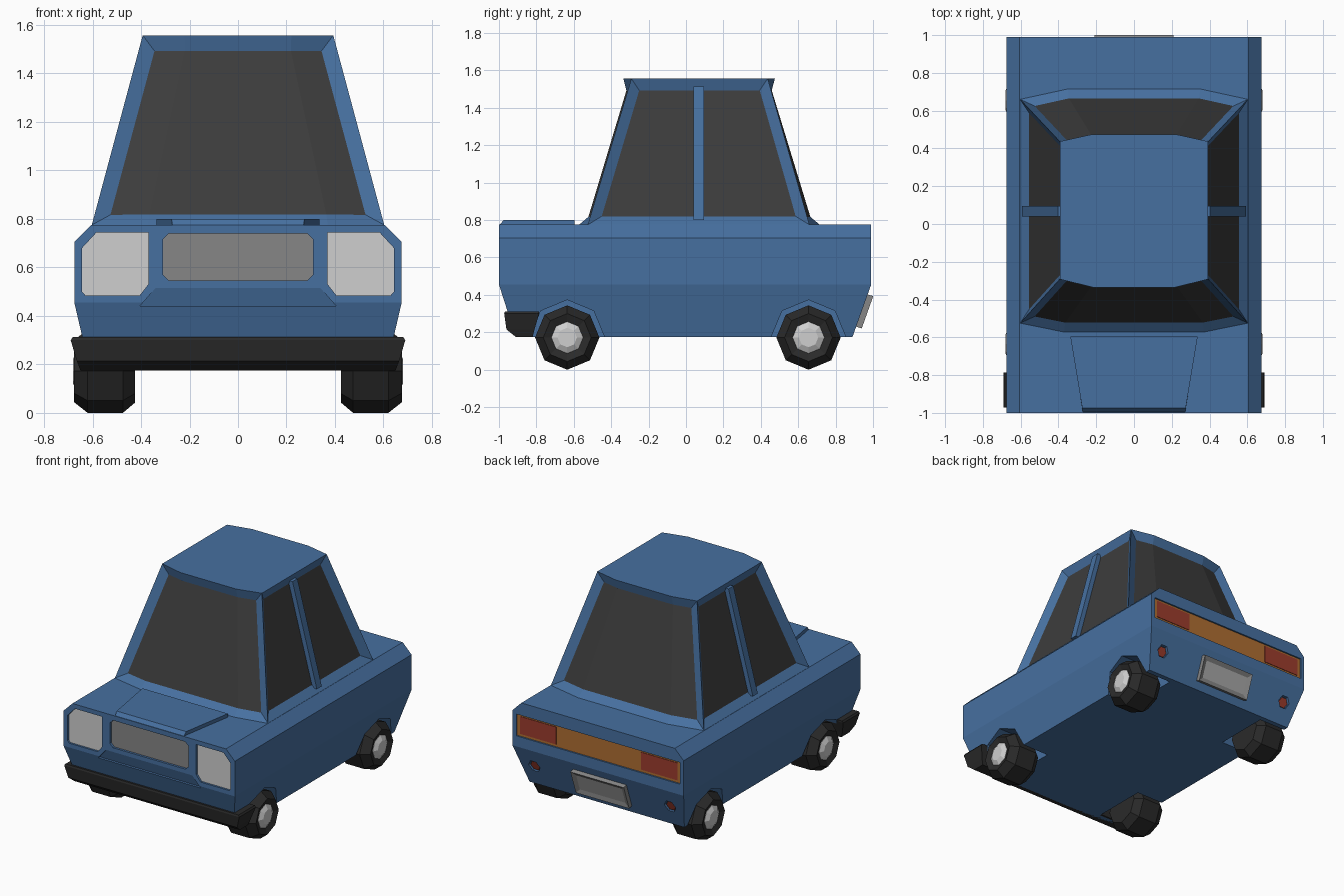
import bpy, bmesh, math

if "Cube" in bpy.data.objects:
    bpy.data.objects.remove(bpy.data.objects["Cube"])


def material(name, r, g, b):
    m = bpy.data.materials.new(name)
    m.diffuse_color = (r, g, b, 1)
    m.use_nodes = True
    m.node_tree.nodes["Principled BSDF"].inputs["Base Color"].default_value = m.diffuse_color
    return m


BLUE = material("blue paint", 0.062, 0.162, 0.352)
GLASS = material("dark glass", 0.045, 0.045, 0.045)
RUBBER = material("black rubber", 0.023, 0.023, 0.023)
LIGHT = material("light grey", 0.62, 0.62, 0.62)
GREY = material("mid grey", 0.24, 0.24, 0.24)
PLATE = material("plate grey", 0.40, 0.40, 0.40)
ORANGE = material("orange lens", 0.43, 0.156, 0.032)
RED = material("red lens", 0.33, 0.045, 0.026)


def loft(name, rings, mat):
    """Skin a list of point rings and cap both ends (caps are the last two faces)."""
    bm = bmesh.new()
    vs = [[bm.verts.new(p) for p in ring] for ring in rings]
    n = len(rings[0])
    for a, b in zip(vs, vs[1:]):
        for i in range(n):
            j = (i + 1) % n
            bm.faces.new((a[i], a[j], b[j], b[i]))
    bm.faces.new(vs[0][::-1])
    bm.faces.new(vs[-1])
    bmesh.ops.recalc_face_normals(bm, faces=bm.faces[:])
    me = bpy.data.meshes.new(name)
    bm.to_mesh(me)
    bm.free()
    me.materials.append(mat)
    ob = bpy.data.objects.new(name, me)
    bpy.context.collection.objects.link(ob)
    return ob


def rect(x, y0, y1, z):
    return [(x, y0, z), (x, y1, z), (-x, y1, z), (-x, y0, z)]


def prism_y(name, xz, y0, y1, mat):
    return loft(name, [[(x, y, z) for x, z in xz] for y in (y0, y1)], mat)


def box_xz(x0, x1, z0, z1, c=0.0):
    if not c:
        return [(x0, z0), (x1, z0), (x1, z1), (x0, z1)]
    return [(x0 + c, z0), (x1 - c, z0), (x1, z0 + c), (x1, z1 - c),
            (x1 - c, z1), (x0 + c, z1), (x0, z1 - c), (x0, z0 + c)]


def inset(ob, groups, thickness, depth, mat):
    """Inset groups of faces as panels and give them another material."""
    ob.data.materials.append(mat)
    bm = bmesh.new()
    bm.from_mesh(ob.data)
    bm.faces.ensure_lookup_table()
    groups = [[bm.faces[i] for i in g] for g in groups]
    for g in groups:
        bmesh.ops.inset_region(bm, faces=g, thickness=thickness, depth=depth,
                               use_even_offset=True, use_boundary=True)
        for f in g:
            f.material_index = 1
    bm.to_mesh(ob.data)
    bm.free()


def octagon(x, y, z, r):
    return [(x, y + r * math.sin(k * math.pi / 4), z + r * math.cos(k * math.pi / 4))
            for k in range(8)]


def rear_y(z):
    return 0.99 - 0.357 * (0.455 - z)


# Lower body shell
body = loft("body", [rect(0.61, -0.91, 0.89, 0.175), rect(0.675, -1.0, 0.99, 0.455),
                     rect(0.675, -1.0, 0.99, 0.705), rect(0.605, -1.0, 0.99, 0.775)], BLUE)

AXLES = {"front": -0.635, "rear": 0.655}
GRILLE = box_xz(-0.31, 0.31, 0.545, 0.74, 0.025)
TAIL = box_xz(-0.645, 0.645, 0.53, 0.685)


def lamp(s):
    return [(s * x, z) for x, z in ((0.37, 0.53), (0.405, 0.485), (0.63, 0.485), (0.643, 0.50),
                                    (0.643, 0.68), (0.585, 0.743), (0.37, 0.743))]


def fog(s, r):
    return [(s * 0.535 + r * math.cos(k * math.pi / 3), 0.325 + r * math.sin(k * math.pi / 3))
            for k in range(6)]


def fog_rings(s, r, d0, d1):
    return [[(x, rear_y(z) + d, z) for x, z in fog(s, r)] for d in (d0, d1)]


# Cutters: wheel wells, lamp recesses, grille, tail strip, front lip
cutters = [prism_y("cut", GRILLE, -1.1, -0.98, BLUE), prism_y("cut", TAIL, 0.975, 1.1, BLUE)]
cutters.append(loft("cut", [
    [(0.34, -1.0, 0.515), (-0.34, -1.0, 0.515), (-0.34, -1.1, 0.515), (0.34, -1.1, 0.515)],
    [(0.405, -0.978, 0.44), (-0.405, -0.978, 0.44), (-0.405, -1.1, 0.44), (0.405, -1.1, 0.44)]],
    BLUE))
for s in (-1, 1):
    cutters.append(prism_y("cut", lamp(s), -1.1, -0.98, BLUE))
    cutters.append(loft("cut", fog_rings(s, 0.045, -0.02, 0.1), BLUE))
    for y in AXLES.values():
        cutters.append(loft("cut", [octagon(s * x, y, 0.173, 0.2) for x in (0.4, 0.8)], BLUE))
bpy.context.view_layer.objects.active = body
for c in cutters:
    c.hide_render = True
    mod = body.modifiers.new("recess", 'BOOLEAN')
    mod.operation = 'DIFFERENCE'
    mod.solver = 'EXACT'
    mod.object = c
    bpy.ops.object.modifier_apply(modifier=mod.name)
    bpy.data.objects.remove(c, do_unlink=True)

# Cabin with bowed front and rear, recessed windows
low = [(0.37, -0.572), (0.603, -0.525), (0.603, 0.66), (0.35, 0.715)]
top = [(0.22, -0.335), (0.393, -0.292), (0.393, 0.437), (0.22, 0.475)]
cabin = loft("cabin", [[(x, y, z) for x, y in h] + [(-x, y, z) for x, y in h[::-1]]
                       for h, z in ((low, 0.775), (top, 1.557))], BLUE)
inset(cabin, [(6, 7, 0), (2, 3, 4), (1,), (5,)], 0.056, -0.035, GLASS)

# Door pillars
for s, side in ((-1, "left"), (1, "right")):
    loft(side + "_door_pillar",
         [[(s * (x - d), y, z) for d, y in ((0, 0.04), (0, 0.095), (0.055, 0.095), (0.055, 0.04))]
          for x, z in ((0.594, 0.80), (0.402, 1.515))], BLUE)

# Raised bonnet panel
loft("bonnet_panel", [
    [(0.27, -1.0, 0.77), (0.337, -0.595, 0.77), (-0.337, -0.595, 0.77), (-0.27, -1.0, 0.77)],
    [(0.274, -0.975, 0.80), (0.337, -0.595, 0.80), (-0.337, -0.595, 0.80),
     (-0.274, -0.975, 0.80)]], BLUE)

# Front bumper
loft("front_bumper", [rect(0.65, -0.91, -0.82, 0.175), rect(0.665, -0.96, -0.81, 0.215),
                      rect(0.69, -0.972, -0.785, 0.30), rect(0.682, -0.968, -0.785, 0.312)], RUBBER)

# Grille and tail strip
prism_y("grille", GRILLE, -0.984, -0.975, GREY)
prism_y("tail_strip", TAIL, 0.970, 0.979, ORANGE)

# Lamps on both sides
for s, side in ((-1, "left"), (1, "right")):
    prism_y(side + "_headlight", lamp(s), -0.986, -0.977, LIGHT)
    prism_y(side + "_tail_light", box_xz(s * 0.335, s * 0.62, 0.548, 0.672), 0.975, 0.983, RED)
    loft(side + "_rear_fog_light", fog_rings(s, 0.036, -0.024, -0.01), RED)

# Rear plate holder
holder = loft("plate_holder", [[(x, rear_y(z) + d, z - d * 0.3)
                                for x, z in box_xz(-0.21, 0.21, 0.23, 0.402)]
                               for d in (-0.005, 0.03)], GREY)
inset(holder, [(-1,)], 0.03, -0.012, PLATE)

# Wheels: chamfered octagonal tyres with domed hubs
for s, side in ((-1, "left"), (1, "right")):
    for end, y in AXLES.items():
        loft(f"{end}_{side}_tyre",
             [octagon(s * x, y, 0.172, r) for x, r in
              ((0.425, 0.13), (0.475, 0.172), (0.62, 0.172), (0.676, 0.128), (0.66, 0.085))], RUBBER)
        loft(f"{end}_{side}_hub",
             [octagon(s * x, y, 0.172, r) for x, r in
              ((0.64, 0.085), (0.662, 0.085), (0.680, 0.052))], LIGHT)
